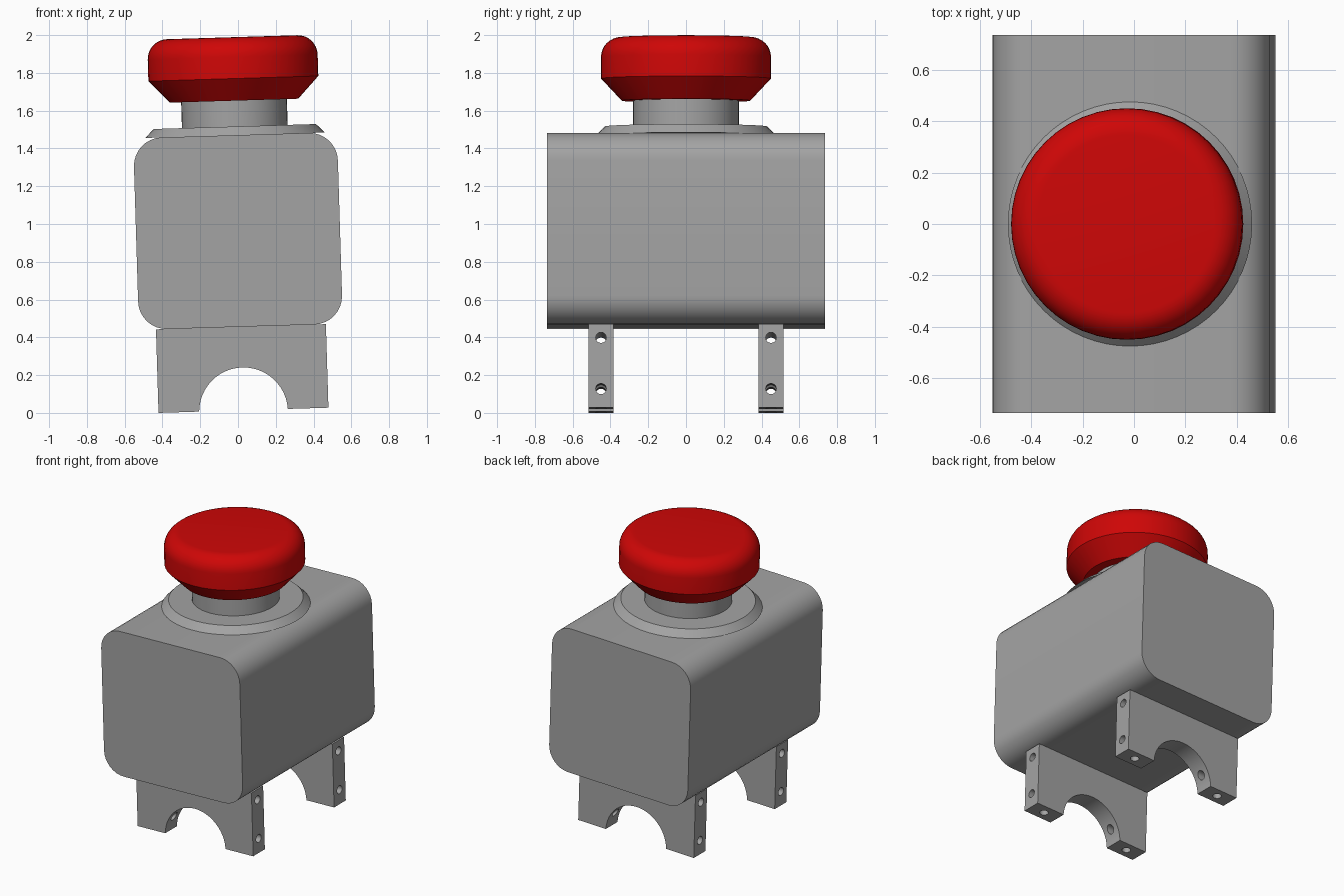
import bpy, bmesh
from math import sin, cos, pi, radians
from mathutils import Matrix

if "Cube" in bpy.data.objects:
    bpy.data.objects.remove(bpy.data.objects["Cube"])

# The whole assembly leans slightly about the y axis
TILT = radians(1.75)
LEAN = Matrix.Translation((0.029, 0, 0.45 * sin(TILT))) @ Matrix.Rotation(-TILT, 4, 'Y')


def material(name, r, g, b):
    mat = bpy.data.materials.new(name)
    mat.diffuse_color = (r, g, b, 1)
    mat.use_nodes = True
    mat.node_tree.nodes["Principled BSDF"].inputs["Base Color"].default_value = mat.diffuse_color
    return mat


GREY = material("grey_plastic", 0.37, 0.37, 0.37)
RED = material("red_plastic", 0.62, 0.002, 0.002)


def shade(ob, angle=35):
    bpy.ops.object.select_all(action='DESELECT')
    ob.select_set(True)
    bpy.context.view_layer.objects.active = ob
    bpy.ops.object.shade_smooth_by_angle(angle=radians(angle))


def finish(name, bm, mat=GREY):
    bmesh.ops.recalc_face_normals(bm, faces=bm.faces)
    me = bpy.data.meshes.new(name)
    bm.to_mesh(me)
    bm.free()
    me.materials.append(mat)
    ob = bpy.data.objects.new(name, me)
    bpy.context.collection.objects.link(ob)
    ob.matrix_world = LEAN
    return ob


def arc(cx, cz, r, a0, a1, n):
    angles = [radians(a0 + (a1 - a0) * i / n) for i in range(n + 1)]
    return [(cx + r * cos(a), cz + r * sin(a)) for a in angles]


def extrude(name, outline, y0, y1):
    bm = bmesh.new()
    a, b = ([bm.verts.new((x, y, z)) for x, z in outline] for y in (y0, y1))
    bm.faces.new(a)
    bm.faces.new(b)
    for i in range(len(a)):
        bm.faces.new((a[i - 1], a[i], b[i], b[i - 1]))
    return finish(name, bm)


def lathe(name, profile, mat=GREY, n=48):
    bm = bmesh.new()
    rings = [[bm.verts.new((r * cos(2 * pi * i / n), r * sin(2 * pi * i / n), z))
              for i in range(n)] for r, z in profile]
    for a, b in zip(rings, rings[1:]):
        for i in range(n):
            bm.faces.new((a[i - 1], a[i], b[i], b[i - 1]))
    bm.faces.new(rings[0])
    bm.faces.new(rings[-1])
    shade(finish(name, bm, mat))


# Housing: rounded rectangle profile along y
BOTTOM, TOP, HALF_W, R = 0.4425, 1.457, 0.54, 0.15
outline = []
for sx, cz, a in ((1, BOTTOM + R, -90), (1, TOP - R, 0), (-1, TOP - R, 90), (-1, BOTTOM + R, 180)):
    outline += arc(sx * (HALF_W - R), cz, R, a, a + 90, 8)
shade(extrude("housing", outline, -0.735, 0.735))

# Collar, stem and mushroom button
lathe("collar", [(0.475, 1.457), (0.43, 1.503)], n=64)
lathe("stem", [(0.28, 1.49), (0.28, 1.66)])
lathe("button", [(0.34, 1.64), (0.45, 1.757)] + arc(0.345, 1.871, 0.105, 0, 90, 8), RED)

# Saddle feet with an arch and drilled screw holes
foot = [(0.45, 0), (0.45, BOTTOM), (-0.45, BOTTOM), (-0.45, 0)]
foot += arc(0, -0.008, 0.235, 178, 2, 24)
for label, y in (("front", -0.45), ("back", 0.45)):
    ob = extrude(label + "_foot", foot, y - 0.065, y + 0.065)
    side = Matrix.Rotation(pi / 2, 4, 'Y')
    drills = [(Matrix.Translation((0, y, z)) @ side, 1.2) for z in (0.371, 0.1)]
    drills += [(Matrix.Translation((x, y, -0.36)), 1.0) for x in (-0.343, 0.343)]
    for k, (matrix, depth) in enumerate(drills):
        bm = bmesh.new()
        bmesh.ops.create_cone(bm, cap_ends=True, segments=20, radius1=0.028, radius2=0.028,
                              depth=depth, matrix=matrix)
        cutter = finish(f"{label}_drill_{k}", bm)
        cutter.hide_render = True
        mod = ob.modifiers.new("hole", 'BOOLEAN')
        mod.operation = 'DIFFERENCE'
        mod.solver = 'EXACT'
        mod.object = cutter
        bpy.context.view_layer.objects.active = ob
        bpy.ops.object.modifier_apply(modifier=mod.name)
        bpy.data.objects.remove(cutter)
    shade(ob)
